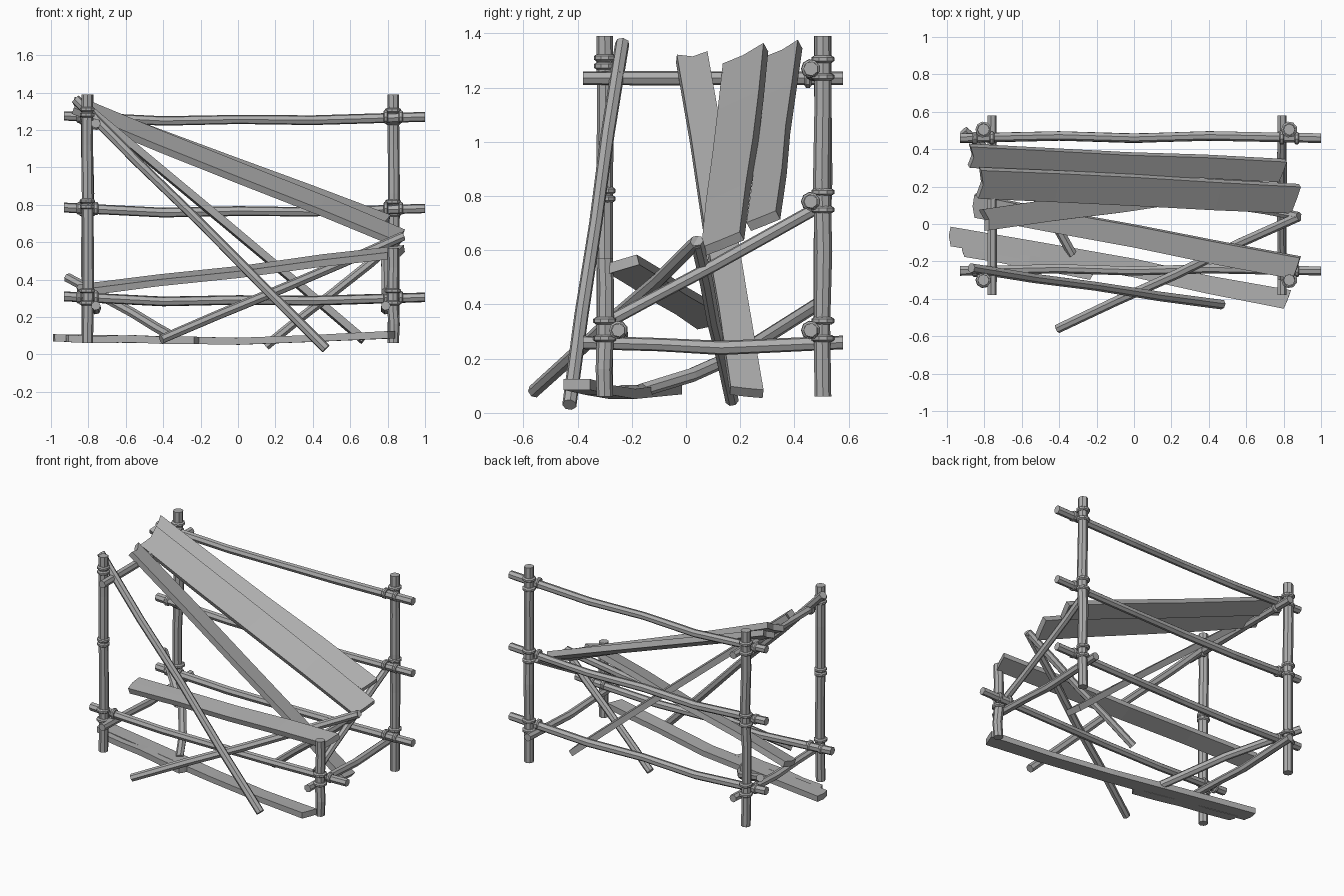
import bpy, bmesh, math, random
from mathutils import Vector

random.seed(4)
cube = bpy.data.objects.get("Cube")
if cube:
    bpy.data.objects.remove(cube)

wood = bpy.data.materials.new("weathered_grey")
wood.use_nodes = True
wood.diffuse_color = (0.42, 0.42, 0.42, 1)
wood.node_tree.nodes["Principled BSDF"].inputs["Base Color"].default_value = (0.42, 0.42, 0.42, 1)


def finish(name, bm):
    bmesh.ops.recalc_face_normals(bm, faces=bm.faces)
    mesh = bpy.data.meshes.new(name)
    bm.to_mesh(mesh)
    bm.free()
    mesh.materials.append(wood)
    obj = bpy.data.objects.new(name, mesh)
    bpy.context.collection.objects.link(obj)
    return obj


def spine(points, steps, wobble):
    """Resample a straight path and bend its inner points a little."""
    pts = [Vector(p) for p in points]
    if len(pts) == 2:
        a, b = pts
        pts = [a.lerp(b, i / steps) for i in range(steps + 1)]
        for p in pts[1:-1]:
            p += Vector([random.uniform(-wobble, wobble) for _ in range(3)])
    return pts


def sweep(bm, pts, section, roll=0.0):
    """Carry a cross-section along a path; a positive roll lowers the front edge."""
    axis = (pts[-1] - pts[0]).normalized()
    guide = Vector((0, 1, 0)) if abs(axis.z) > 0.95 else Vector((0, 0, 1))
    flat = axis.cross(guide).normalized()
    rise = flat.cross(axis)
    side = flat * math.cos(roll) - rise * math.sin(roll)
    up = rise * math.cos(roll) + flat * math.sin(roll)
    rings = []
    for p in pts:
        s = random.uniform(0.96, 1.05)
        rings.append([bm.verts.new(p + (side * u + up * v) * s) for u, v in section])
    n = len(section)
    for a, b in zip(rings, rings[1:]):
        for i in range(n):
            j = (i + 1) % n
            bm.faces.new((a[i], a[j], b[j], b[i]))
    return rings, axis


def pole(name, points, r=0.026, steps=4, wobble=0.006, sides=7):
    bm = bmesh.new()
    section = [(r * math.cos(math.tau * i / sides), r * math.sin(math.tau * i / sides))
               for i in range(sides)]
    rings, _ = sweep(bm, spine(points, steps, wobble), section)
    bm.faces.new(rings[0])
    bm.faces.new(rings[-1])
    return finish(name, bm)


def board(name, points, width, roll=0, thick=0.038, notch=0.0):
    w, t = width / 2, thick / 2
    bm = bmesh.new()
    section = [(-w, -t), (0, -t), (w, -t), (w, t), (0, t), (-w, t)]
    rings, axis = sweep(bm, spine(points, 4, 0.004), section, math.radians(roll))
    # split, uneven ends
    for ring, d, depth in ((rings[0], axis, notch), (rings[-1], -axis, 0.008)):
        for i in (1, 4):
            ring[i].co += d * depth
        for i in (2, 3):
            ring[i].co += d * 0.02
        bm.faces.new((ring[0], ring[1], ring[4], ring[5]))
        bm.faces.new((ring[1], ring[2], ring[3], ring[4]))
    return finish(name, bm)


def binding(name, center, direction, r=0.043, height=0.026):
    """A bulging rope band around a pole."""
    bm = bmesh.new()
    c, d = Vector(center), Vector(direction)
    guide = Vector((0, 1, 0)) if abs(d.z) > 0.9 else Vector((0, 0, 1))
    side = d.cross(guide).normalized()
    up = side.cross(d)
    rings = []
    for off, rad in ((-0.5, r * 0.78), (-0.25, r), (0.25, r), (0.5, r * 0.78)):
        rings.append([bm.verts.new(c + d * off * height + (side * math.cos(a) + up * math.sin(a)) * rad)
                      for a in (math.tau * i / 9 for i in range(9))])
    for a, b in zip(rings, rings[1:]):
        for i in range(9):
            j = (i + 1) % 9
            bm.faces.new((a[i], a[j], b[j], b[i]))
    bm.faces.new(rings[0])
    bm.faces.new(rings[-1])
    return finish(name, bm)


LEFT, RIGHT, FRONT, BACK = -0.805, 0.83, -0.3, 0.505
X, Y, Z = Vector((1, 0, 0)), Vector((0, 1, 0)), Vector((0, 0, 1))

# Corner posts, one of them broken short
for name, x, y, top in (("back_right_post", LEFT, BACK, 1.39), ("back_left_post", RIGHT, BACK, 1.39),
                        ("front_right_post", LEFT, FRONT, 1.39), ("front_left_post", RIGHT, FRONT, 0.57)):
    pole(name, ((x, y, 0.06), (x, y, top)), r=0.031, steps=5, wobble=0.005, sides=8)

# Long rails with a slight sag
for name, y, z in (("back_top_rail", 0.46, 1.27), ("back_middle_rail", 0.46, 0.78),
                   ("back_low_rail", 0.46, 0.305), ("front_low_rail", -0.25, 0.305)):
    pole(name, ((-0.93, y, z + 0.005), (-0.4, y + 0.012, z - 0.022), (0, y, z - 0.014),
                (0.4, y + 0.012, z - 0.018), (1, y, z)))

# Side rails and the slanted side brace
for name, x, z in (("right_top_rail", -0.76, 1.235), ("right_low_rail", -0.76, 0.26),
                   ("left_low_rail", 0.79, 0.26)):
    dip = 0.0 if z > 1 else 0.02
    pole(name, ((x, -0.38, z), (x, -0.1, z - dip * 0.4), (x, 0.13, z - dip), (x, 0.58, z)))
pole("left_brace", ((0.79, -0.29, 0.335), (0.79, 0.49, 0.76)), r=0.023)

# Rope bindings at each joint
joints = [(LEFT, BACK, 0.46, z) for z in (0.305, 0.78, 1.27)]
joints += [(RIGHT, BACK, 0.46, z) for z in (0.305, 0.78, 1.27)]
joints += [(LEFT, FRONT, -0.25, 0.305), (RIGHT, FRONT, -0.25, 0.305)]
for x, y, rail_y, z in joints:
    for dz in (0.035, -0.03):
        binding("post_rope", (x, y, z + dz), Z)
    inner = 0.045 if x < 0 else -0.04
    binding("rail_rope", (x + inner, rail_y, z), X, r=0.036)
    binding("rail_rope", (x - inner, rail_y, z), X, r=0.034)
for z in (1.31, 1.28, 0.82, 0.79):
    binding("post_rope", (LEFT, FRONT, z), Z, r=0.04)
for y in (-0.25, 0.45):
    binding("side_rope", (-0.76, y, 1.235), Y, r=0.036)

# Fallen roof boards, the upper two tipped towards the front
board("roof_board_back", ((-0.89, 0.365, 1.335), (0.8, 0.285, 0.705)), 0.125, roll=26, notch=0.03)
board("roof_board_middle", ((-0.84, 0.22, 1.315), (0.87, 0.135, 0.62)), 0.165, roll=26, notch=0.03)
board("roof_board_front", ((-0.81, 0.02, 1.32), (0.68, 0.225, 0.07)), 0.115, notch=0.03)

# Low boards
board("leaning_board", ((-0.86, 0.1, 0.34), (0.88, -0.235, 0.55)), 0.12, roll=15)
board("ground_board", ((-0.99, -0.065, 0.088), (-0.5, -0.15, 0.08), (0, -0.235, 0.07),
                       (0.4, -0.325, 0.085), (0.83, -0.405, 0.105)), 0.1)
board("short_ground_board", ((-0.92, -0.14, 0.085), (-0.21, -0.27, 0.075)), 0.065)

# Loose poles
pole("long_front_pole", ((-0.87, -0.235, 1.365), (0.47, -0.43, 0.03)))
pole("crossing_pole", ((-0.41, -0.56, 0.08), (0.88, 0.04, 0.63)))
pole("inner_pole", ((0.88, 0.04, 0.635), (0.15, 0.17, 0.045)), r=0.025)
pole("bent_pole", ((-0.91, 0.5, 0.41), (-0.56, 0.2, 0.22), (-0.43, 0.02, 0.14), (-0.33, -0.16, 0.085)))
